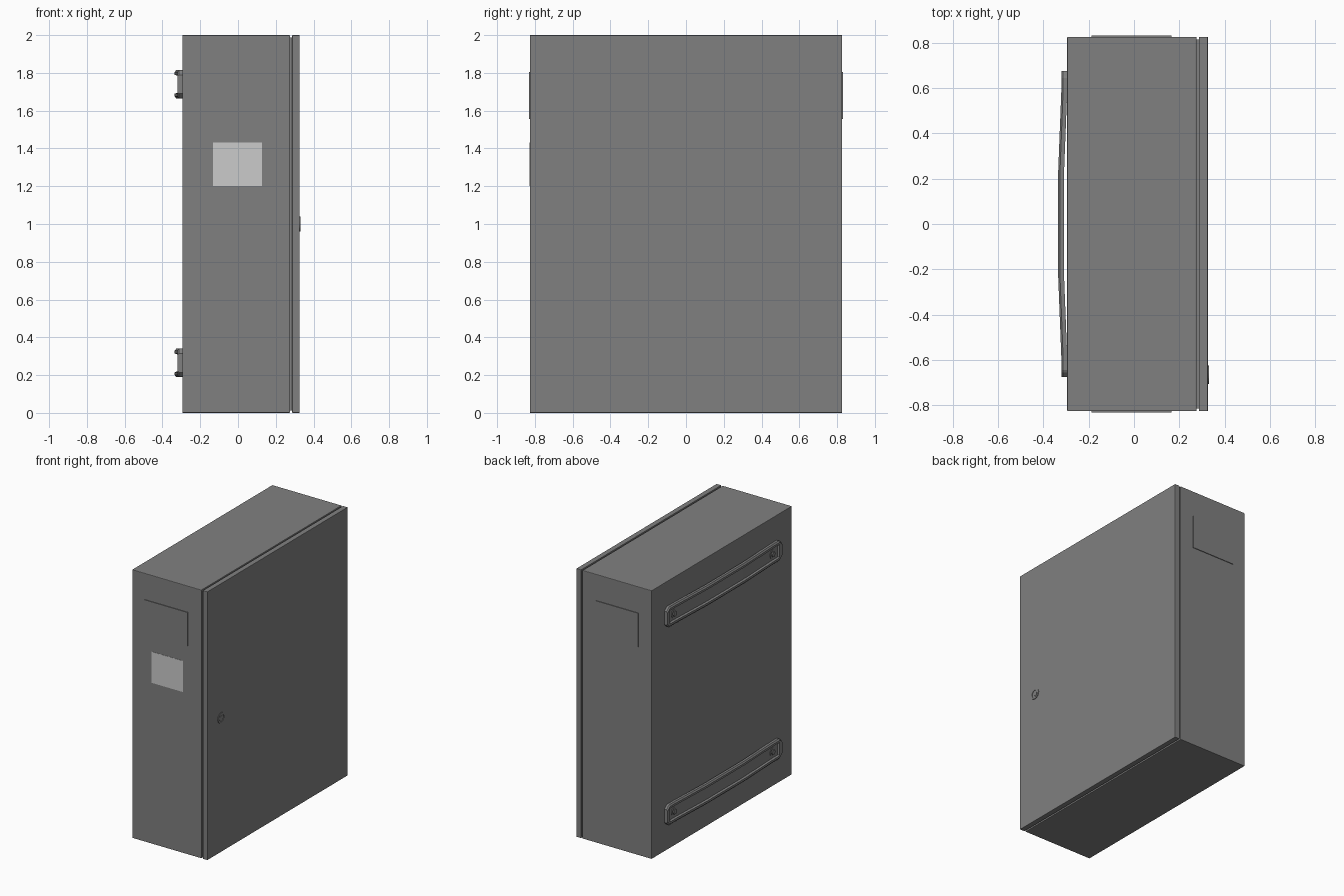
import bpy, bmesh, math
from mathutils import Matrix

if "Cube" in bpy.data.objects:
    bpy.data.objects.remove(bpy.data.objects["Cube"])


def material(name, v):
    m = bpy.data.materials.new(name)
    m.diffuse_color = (v, v, v, 1)
    m.use_nodes = True
    m.node_tree.nodes["Principled BSDF"].inputs["Base Color"].default_value = m.diffuse_color
    return m


GREY = material("cabinet grey", 0.216)
LIGHT = material("label light grey", 0.6)


def finish(name, bm, mat, bevel=0):
    bmesh.ops.recalc_face_normals(bm, faces=bm.faces[:])
    me = bpy.data.meshes.new(name)
    bm.to_mesh(me)
    bm.free()
    me.materials.append(mat)
    ob = bpy.data.objects.new(name, me)
    bpy.context.collection.objects.link(ob)
    if bevel:
        mod = ob.modifiers.new("edge rounding", 'BEVEL')
        mod.width, mod.segments = bevel, 2
    return ob


def box(name, x0, x1, y0, y1, z0, z1, mat=GREY, bevel=0):
    bm = bmesh.new()
    mtx = Matrix.Translation(((x0 + x1) / 2, (y0 + y1) / 2, (z0 + z1) / 2)) @ \
        Matrix.Diagonal((x1 - x0, y1 - y0, z1 - z0, 1))
    bmesh.ops.create_cube(bm, size=1, matrix=mtx)
    return finish(name, bm, mat, bevel)


def disc(name, x0, x1, y, z, r, sides=32):
    # cylinder along x
    bm = bmesh.new()
    mtx = Matrix.Translation(((x0 + x1) / 2, y, z)) @ Matrix.Rotation(math.pi / 2, 4, 'Y')
    bmesh.ops.create_cone(bm, cap_ends=True, segments=sides, radius1=r, radius2=r,
                          depth=x1 - x0, matrix=mtx)
    return finish(name, bm, GREY)


def ring(name, x0, x1, y, z, r_out, r_in, n=32):
    # flat collar around the lock, axis along x
    bm = bmesh.new()
    loops = []
    for i in range(n):
        a = 2 * math.pi * i / n
        loops.append([bm.verts.new((x, y + r * math.cos(a), z + r * math.sin(a)))
                      for x, r in ((x0, r_out), (x1, r_out), (x1, r_in), (x0, r_in))])
    for i in range(n):
        a, b = loops[i], loops[(i + 1) % n]
        for k in range(4):
            bm.faces.new((a[k], a[(k + 1) % 4], b[(k + 1) % 4], b[k]))
    return finish(name, bm, GREY)


def outer_x(y):
    # bowed outer face of a back bracket
    t = min(max((abs(y) - 0.22) / 0.36, 0), 1)
    return -0.335 + 0.014 * t


def bracket(name, zc):
    # lofted tray strap: (y, half height, recess depth)
    half = [(0.675, 0.05, 0), (0.655, 0.07, 0), (0.645, 0.075, 0), (0.638, 0.075, 0.014),
            (0.58, 0.075, 0.014), (0.40, 0.075, 0.014), (0.22, 0.075, 0.014)]
    stations = [(-y, h, d) for y, h, d in half] + half[::-1]
    bm = bmesh.new()
    rows = []
    for y, h, d in stations:
        x = outer_x(y)
        base = min(x + 0.026, -0.294)
        prof = [(base, -h), (x + 0.008, -h), (x, -h + 0.01), (x, -h + 0.025), (x + d, -h + 0.03)]
        prof += [(px, -pz) for px, pz in prof[::-1]]
        rows.append([bm.verts.new((px, y, zc + pz)) for px, pz in prof])
    n = len(rows[0])
    for a, b in zip(rows, rows[1:]):
        for k in range(n):
            bm.faces.new((a[k], a[(k + 1) % n], b[(k + 1) % n], b[k]))
    bm.faces.new(rows[0])
    bm.faces.new(rows[-1])
    finish(name, bm, GREY)
    # washer and hex bolt at each end
    for side, y in (("left", 0.58), ("right", -0.58)):
        disc(name + "_washer_" + side, -0.311, -0.30, y, zc, 0.032)
        disc(name + "_bolt_" + side, -0.319, -0.30, y, zc, 0.02, 6)


# cabinet body, recessed gasket and door
W = 0.826
box("cabinet_body", -0.295, 0.276, -W, W, 0, 2, bevel=0.004)
box("door_gasket", 0.27, 0.292, -W + 0.012, W - 0.012, 0.012, 1.988)
box("door", 0.287, 0.326, -W, W, 0, 2, bevel=0.003)

# raised panels on both narrow sides
for side, s in (("front", -1), ("back", 1)):
    y0, y1 = sorted((s * 0.82, s * 0.831))
    box("side_panel_" + side, -0.188, 0.165, y0, y1, 1.555, 1.805)

# rating label on the front
box("label_plate", -0.132, 0.126, -0.8275, -0.823, 1.20, 1.432, LIGHT)

# door lock: collar and slotted core
ring("lock_collar", 0.32, 0.33, -0.665, 1.0, 0.04, 0.028)
disc("lock_core", 0.32, 0.328, -0.665, 1.0, 0.02)
box("lock_key_bar", 0.32, 0.330, -0.669, -0.661, 0.985, 1.015)

# mounting brackets on the back
bracket("upper_bracket", 1.74)
bracket("lower_bracket", 0.265)
